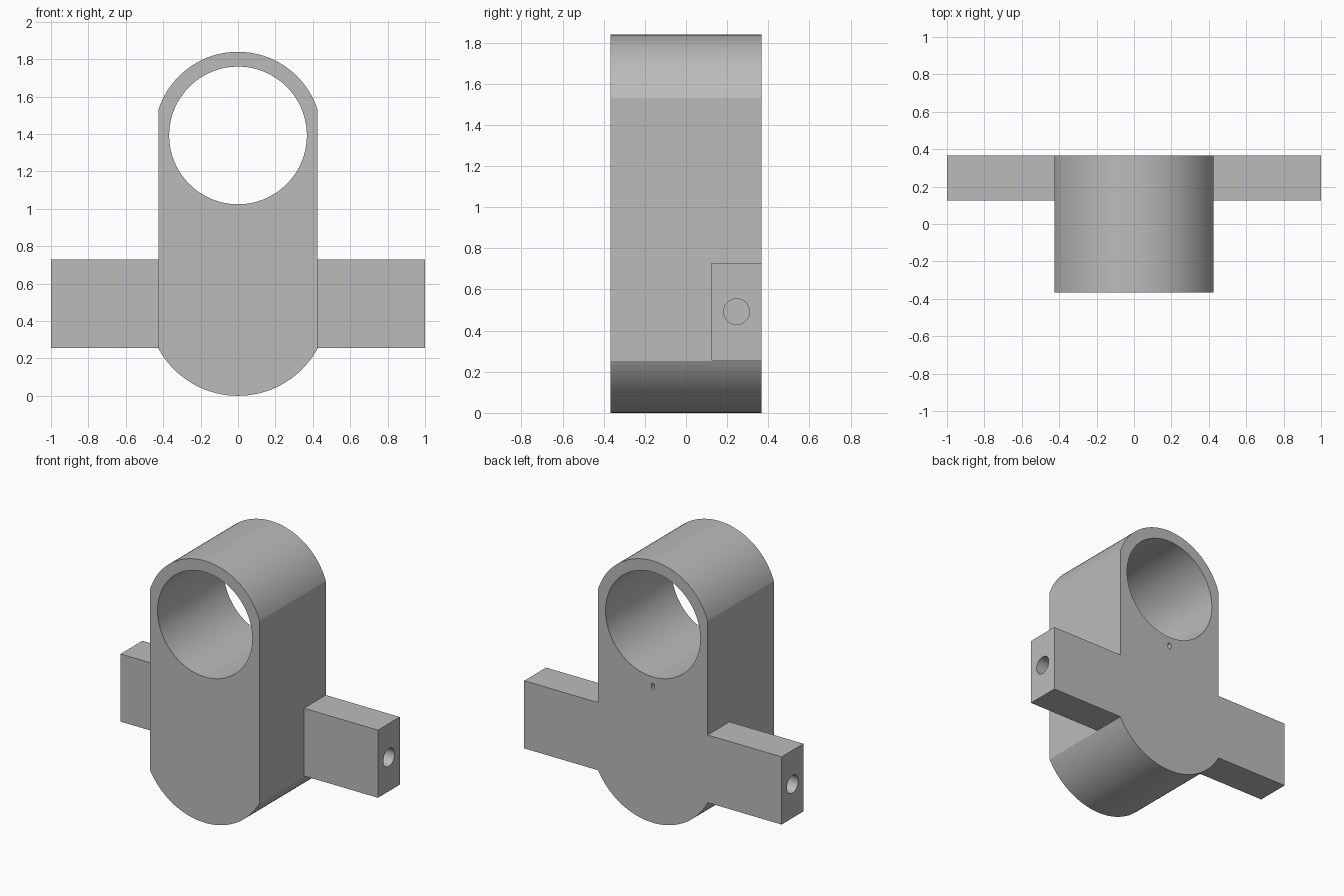
import bpy, bmesh, math
from mathutils import Matrix

cube = bpy.data.objects.get("Cube")
if cube:
    bpy.data.objects.remove(cube, do_unlink=True)

HALF_W, HALF_D = 0.425, 0.367
TOP_Z, TOP_R, BORE_R = 1.392, 0.447, 0.368
LOW_R = 0.484
ARM_Y, ARM_Z = 0.246, 0.492

grey = bpy.data.materials.new("plain grey")
grey.use_nodes = True
colour = (0.5, 0.5, 0.5, 1)
grey.diffuse_color = colour
grey.node_tree.nodes["Principled BSDF"].inputs["Base Color"].default_value = colour


def make_object(name, bm):
    bmesh.ops.recalc_face_normals(bm, faces=bm.faces[:])
    mesh = bpy.data.meshes.new(name)
    bm.to_mesh(mesh)
    bm.free()
    mesh.materials.append(grey)
    obj = bpy.data.objects.new(name, mesh)
    bpy.context.collection.objects.link(obj)
    return obj


def arc(radius, centre_z, start, end, steps):
    angles = [start + (end - start) * i / steps for i in range(steps + 1)]
    return [(radius * math.cos(a), centre_z + radius * math.sin(a)) for a in angles]


def prism(name, outline, y0, y1):
    """Extrude an x-z outline along y."""
    bm = bmesh.new()
    face = bm.faces.new([bm.verts.new((x, y0, z)) for x, z in outline])
    moved = bmesh.ops.extrude_face_region(bm, geom=[face])["geom"]
    verts = [v for v in moved if isinstance(v, bmesh.types.BMVert)]
    bmesh.ops.translate(bm, verts=verts, vec=(0, y1 - y0, 0))
    return make_object(name, bm)


def cylinder(name, radius, length, centre, axis, sides):
    bm = bmesh.new()
    matrix = Matrix.Translation(centre) @ Matrix.Rotation(math.pi / 2, 4, axis)
    bmesh.ops.create_cone(bm, cap_ends=True, segments=sides, radius1=radius,
                          radius2=radius, depth=length, matrix=matrix)
    return make_object(name, bm)


def combine(target, tool, operation):
    mod = target.modifiers.new(operation.lower(), "BOOLEAN")
    mod.operation, mod.solver, mod.object = operation, "EXACT", tool
    bpy.context.view_layer.objects.active = target
    bpy.ops.object.modifier_apply(modifier=mod.name)
    bpy.data.objects.remove(tool, do_unlink=True)


# Upright block with rounded top and bottom
top = math.acos(HALF_W / TOP_R)
low = math.acos(HALF_W / LOW_R)
outline = arc(TOP_R, TOP_Z, top, math.pi - top, 64)
outline += arc(LOW_R, LOW_R, math.pi + low, 2 * math.pi - low, 64)
bracket = prism("bracket_body", outline, -HALF_D, HALF_D)

# Cross arms, flush with the back
arm = [(-1, 0.255), (1, 0.255), (1, 0.73), (-1, 0.73)]
combine(bracket, prism("cross_arms", arm, 0.125, HALF_D), "UNION")

# Large through bore
bore = cylinder("main_bore", BORE_R, 1, (0, 0, TOP_Z), "X", 128)
combine(bracket, bore, "DIFFERENCE")

# Blind holes in the arm ends
for side in (-1, 1):
    hole = cylinder("arm_hole", 0.0625, 0.8, (side, ARM_Y, ARM_Z), "Y", 48)
    combine(bracket, hole, "DIFFERENCE")

# Small rounded slot in the back, under the bore
slot = arc(0.012, 0.967, 0, math.pi, 12) + arc(0.012, 0.947, math.pi, 2 * math.pi, 12)
combine(bracket, prism("back_slot", slot, HALF_D - 0.1, HALF_D + 0.1), "DIFFERENCE")

# Smooth the curved walls, keep the edges crisp
bpy.ops.object.select_all(action="DESELECT")
bracket.select_set(True)
bpy.context.view_layer.objects.active = bracket
bpy.ops.object.shade_smooth_by_angle(angle=math.radians(16))
